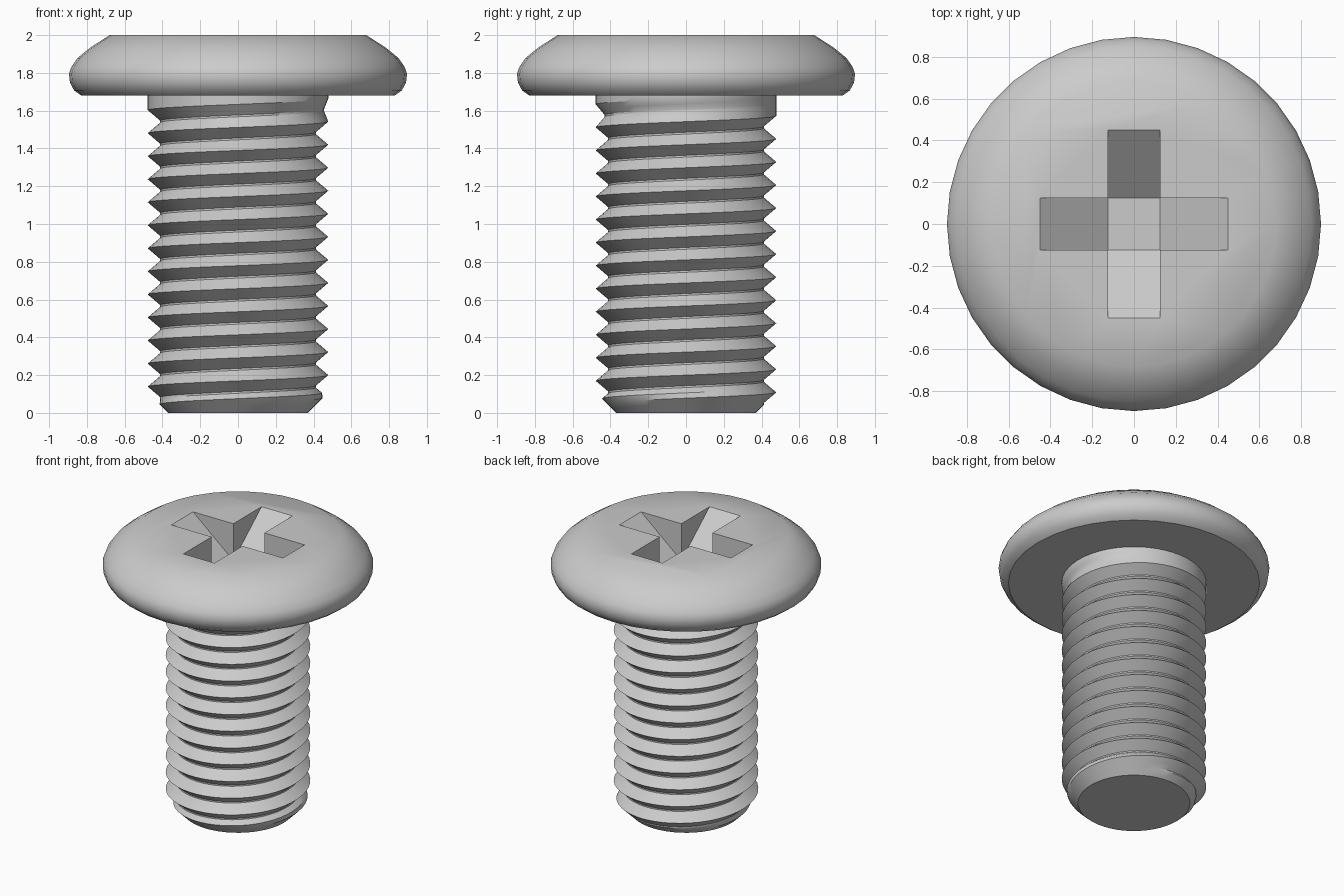
import bpy, bmesh, math

if "Cube" in bpy.data.objects:
    bpy.data.objects.remove(bpy.data.objects["Cube"])

steel = bpy.data.materials.new("steel grey")
steel.diffuse_color = (0.6, 0.6, 0.6, 1)
steel.use_nodes = True
steel.node_tree.nodes["Principled BSDF"].inputs["Base Color"].default_value = steel.diffuse_color


def finish(name, bm, smooth_angle=None):
    """Turn a bmesh into a named, coloured object."""
    bmesh.ops.remove_doubles(bm, verts=bm.verts, dist=1e-4)
    bmesh.ops.dissolve_degenerate(bm, edges=bm.edges, dist=1e-5)
    bmesh.ops.holes_fill(bm, edges=bm.edges, sides=0)
    bmesh.ops.recalc_face_normals(bm, faces=bm.faces)
    mesh = bpy.data.meshes.new(name)
    bm.to_mesh(mesh)
    bm.free()
    mesh.materials.append(steel)
    obj = bpy.data.objects.new(name, mesh)
    bpy.context.collection.objects.link(obj)
    if smooth_angle:
        smooth(obj, smooth_angle)
    return obj


def smooth(obj, degrees):
    bpy.ops.object.select_all(action='DESELECT')
    obj.select_set(True)
    bpy.context.view_layer.objects.active = obj
    bpy.ops.object.shade_smooth_by_angle(angle=math.radians(degrees))


def grid_surface(point, rows, cols):
    """Quad skin through point(row, col)."""
    bm = bmesh.new()
    v = [[bm.verts.new(point(j, i)) for i in range(cols + 1)] for j in range(rows)]
    for j in range(rows - 1):
        for i in range(cols):
            bm.faces.new((v[j][i], v[j][i + 1], v[j + 1][i + 1], v[j + 1][i]))
    return bm


# Head: rounded pan profile turned around z
HEAD = [(0.83, 1.68), (0.868, 1.708), (0.89, 1.75), (0.895, 1.795), (0.882, 1.832),
        (0.85, 1.878), (0.785, 1.932), (0.68, 2.0)]
HEAD_SIDES = 36


def head_point(j, i):
    r, z = HEAD[j]
    a = 2 * math.pi * i / HEAD_SIDES
    return r * math.cos(a), r * math.sin(a), z


head = finish("head", grid_surface(head_point, len(HEAD), HEAD_SIDES))

# Cross recess: four arms whose floors slope down to a small square
HALF, REACH, DEPTH, RISE = 0.125, 0.45, 0.27, 0.05
tip = REACH + RISE * (REACH - HALF) / DEPTH
bm = bmesh.new()


def turned(x, y, z, quarter):
    c, s = [(1, 0), (0, 1), (-1, 0), (0, -1)][quarter]
    return bm.verts.new((x * c - y * s, x * s + y * c, z))


floor = [turned(HALF, -HALF, 2 - DEPTH, q) for q in range(4)]
inner = [turned(HALF, -HALF, 2 + RISE, q) for q in range(4)]
outline = []
for q in range(4):
    n = (q + 1) % 4
    a, b = turned(tip, -HALF, 2 + RISE, q), turned(tip, HALF, 2 + RISE, q)
    bm.faces.new((floor[q], floor[n], b, a))
    bm.faces.new((floor[q], a, inner[q]))
    bm.faces.new((floor[n], inner[n], b))
    outline += [inner[q], a, b]
bm.faces.new(floor)
bm.faces.new(outline)
cutter = finish("recess_cutter", bm)
cutter.hide_render = True

cut = head.modifiers.new("cross recess", 'BOOLEAN')
cut.operation, cut.solver, cut.object = 'DIFFERENCE', 'EXACT', cutter
bpy.context.view_layer.objects.active = head
bpy.ops.object.modifier_apply(modifier=cut.name)
bpy.data.objects.remove(cutter)
smooth(head, 36)

# Threaded shank: helical V grooves, chamfered tip, groove fading out under the head
PITCH, START, TOP = 0.122, 0.078, 1.69
CREST, ROOT, TIP = 0.478, 0.412, 0.37
STRANDS = [(0.0, 0.0), (0.23, 0.5), (0.46, 1.0), (0.54, 1.0), (0.77, 0.5)]  # pitch part, depth
SIDES = 48


def thread_point(j, i):
    turn, k = divmod(j, len(STRANDS))
    part, depth = STRANDS[k]
    base = START + PITCH * (turn - 2 + i / SIDES)
    fade = min(1, max(0, (1.63 - base - PITCH / 2) / 0.08))
    z = min(TOP, max(0, base + PITCH * part))
    r = min(CREST - (CREST - ROOT) * depth * fade, TIP + z)
    a = 2 * math.pi * i / SIDES
    return r * math.cos(a), r * math.sin(a), z


finish("threaded_shank", grid_surface(thread_point, 17 * len(STRANDS), SIDES), 30)
